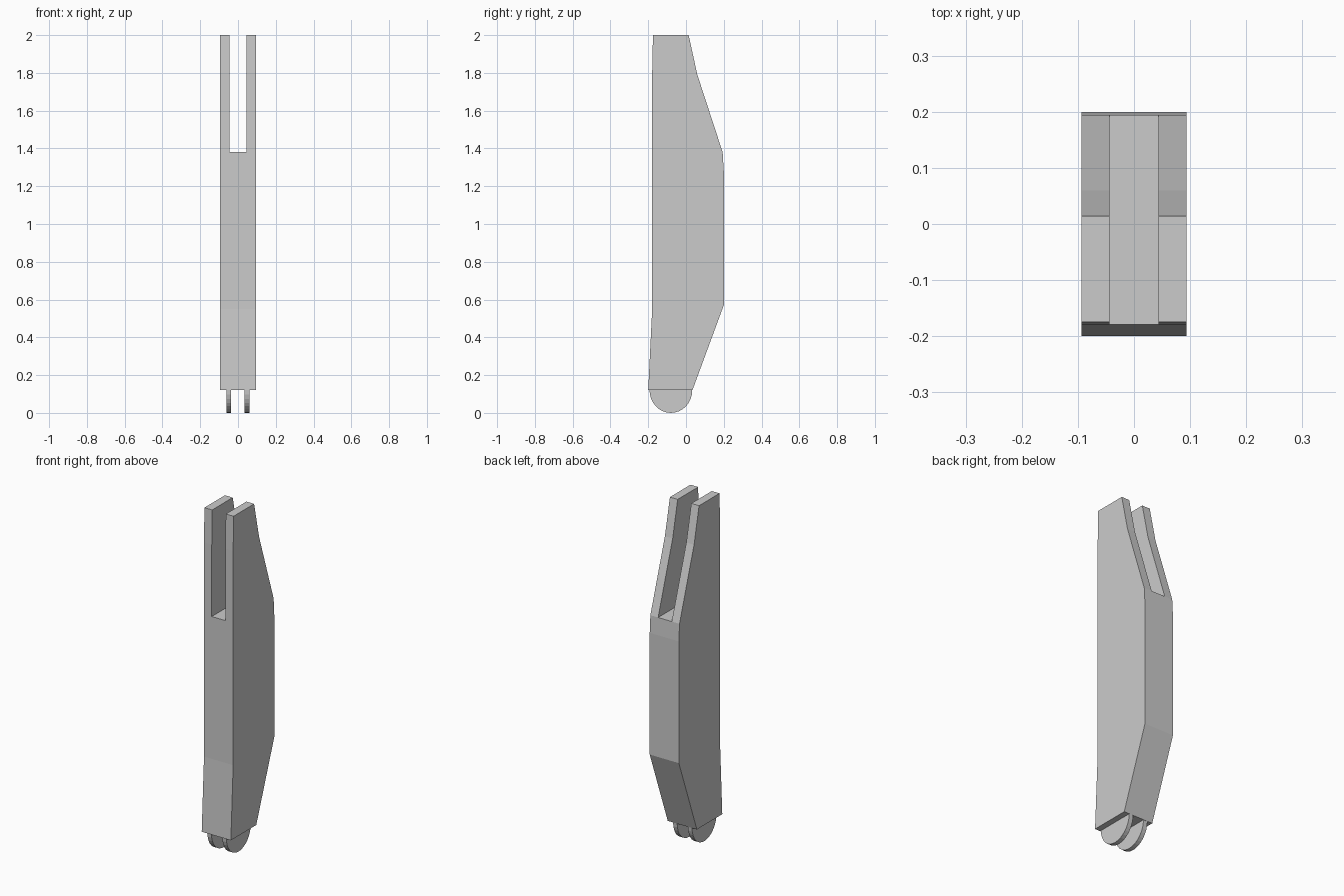
import bpy, bmesh, math

if "Cube" in bpy.data.objects:
    bpy.data.objects.remove(bpy.data.objects["Cube"])


def extrude_profile(name, pts, x0, x1):
    """Extrude a closed (y, z) outline along x from x0 to x1."""
    bm = bmesh.new()
    face = bm.faces.new([bm.verts.new((x0, y, z)) for y, z in pts])
    geom = bmesh.ops.extrude_face_region(bm, geom=[face])["geom"]
    verts = [g for g in geom if isinstance(g, bmesh.types.BMVert)]
    bmesh.ops.translate(bm, verts=verts, vec=(x1 - x0, 0, 0))
    bmesh.ops.recalc_face_normals(bm, faces=bm.faces)
    mesh = bpy.data.meshes.new(name)
    bm.to_mesh(mesh)
    bm.free()
    obj = bpy.data.objects.new(name, mesh)
    bpy.context.collection.objects.link(obj)
    return obj


# Handle body: side outline extruded across the width
outline = [(-0.2, 0.12), (0.034, 0.12), (0.2, 0.57), (0.2, 1.28),
           (0.194, 1.38), (0.06, 1.79), (0.014, 2.0), (-0.175, 2.0),
           (-0.179, 1.8), (-0.179, 0.55)]
body = extrude_profile("handle_body", outline, -0.094, 0.094)

# Open slot in the upper part
slot = extrude_profile("slot_cutter", [(-0.4, 1.38), (0.4, 1.38), (0.4, 2.2), (-0.4, 2.2)],
                       -0.044, 0.044)
slot.hide_render = True
slot.hide_viewport = True
cut = body.modifiers.new("slot", "BOOLEAN")
cut.operation = "DIFFERENCE"
cut.solver = "EXACT"
cut.object = slot

# Pair of rounded hinge lugs below the body
N = 16
arc = [(-0.08 - 0.113 * math.cos(math.pi * i / N), 0.12 - 0.12 * math.sin(math.pi * i / N))
       for i in range(N + 1)]
for side, cx in (("left", -0.049), ("right", 0.047)):
    extrude_profile("hinge_lug_" + side, arc, cx - 0.013, cx + 0.013)
